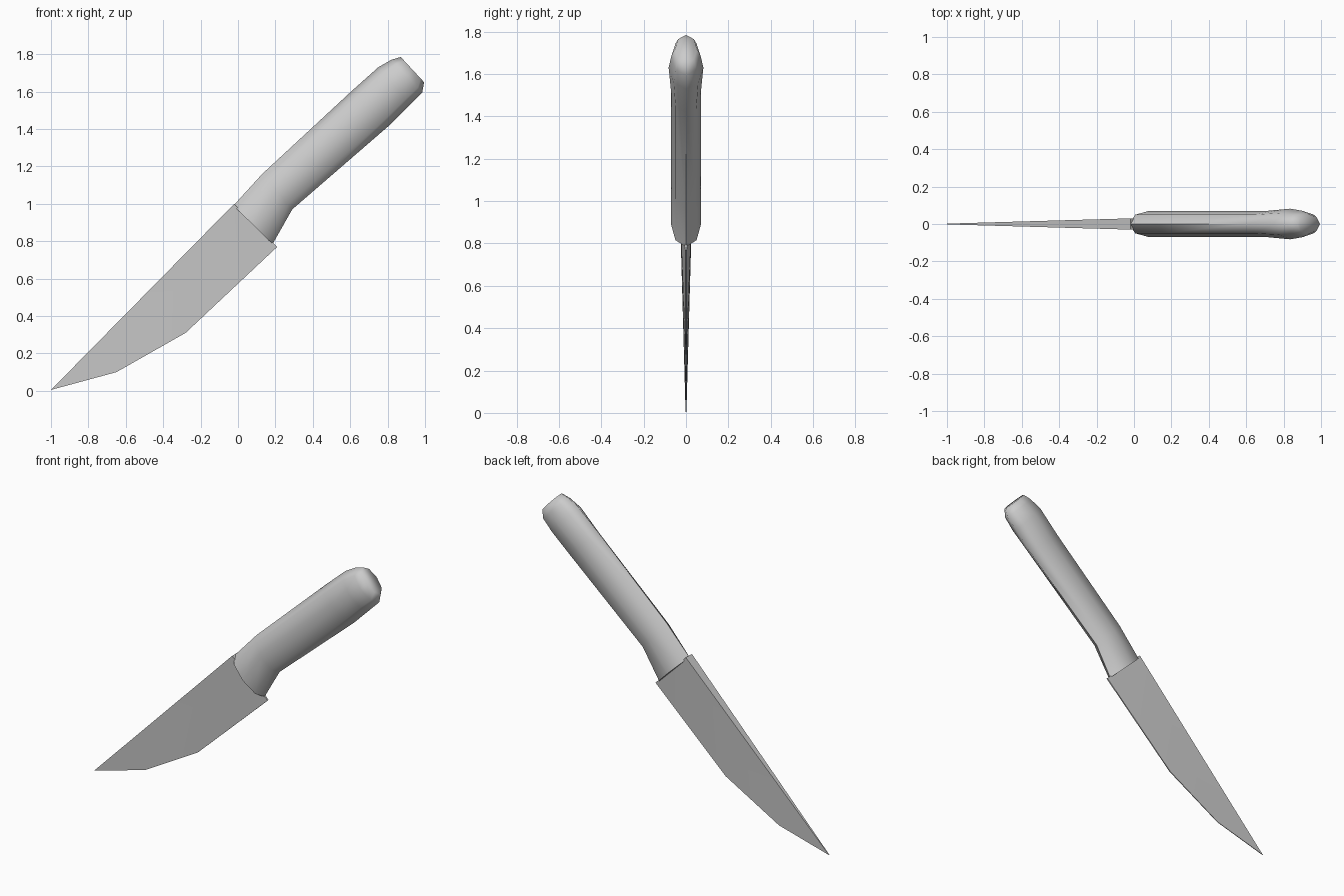
import bpy, bmesh, math
from mathutils import Vector

if "Cube" in bpy.data.objects:
    bpy.data.objects.remove(bpy.data.objects["Cube"])

steel = bpy.data.materials.new("plain grey")
steel.use_nodes = True
GREY = (0.6, 0.6, 0.6, 1)
steel.diffuse_color = GREY
steel.node_tree.nodes["Principled BSDF"].inputs["Base Color"].default_value = GREY


def finish(name, bm, angle):
    bmesh.ops.recalc_face_normals(bm, faces=bm.faces)
    mesh = bpy.data.meshes.new(name)
    bm.to_mesh(mesh)
    bm.free()
    mesh.materials.append(steel)
    obj = bpy.data.objects.new(name, mesh)
    bpy.context.collection.objects.link(obj)
    bpy.ops.object.select_all(action='DESELECT')
    obj.select_set(True)
    bpy.context.view_layer.objects.active = obj
    bpy.ops.object.shade_smooth_by_angle(angle=math.radians(angle))


# Blade: outline points as (x, z, half thickness), thick at the spine heel
outline = [(-1, 0.005, 0.002), (-0.65, 0.10, 0.002), (-0.28, 0.31, 0.003),
           (0.21, 0.77, 0.004), (-0.02, 1.0, 0.03)]
bm = bmesh.new()
sides = [[bm.verts.new((x, s * t, z)) for x, z, t in outline] for s in (-1, 1)]
tip, belly, curve, heel, spine = range(5)
for side in sides:
    for pair in ((tip, belly), (belly, curve), (curve, heel)):
        bm.faces.new([side[i] for i in pair] + [side[spine]])
for i in range(5):
    j = (i + 1) % 5
    bm.faces.new((sides[0][i], sides[0][j], sides[1][j], sides[1][i]))
finish("blade", bm, 40)

# Handle: eight-sided oval rings, each (upper x, z, lower x, z, half width)
sections = [(-0.025, 0.99, 0.185, 0.785, 0.07),
            (0.13, 1.16, 0.29, 0.97, 0.07),
            (0.61, 1.605, 0.81, 1.42, 0.07),
            (0.75, 1.73, 0.92, 1.53, 0.082),
            (0.82, 1.77, 0.985, 1.595, 0.07),
            (0.87, 1.785, 0.995, 1.65, 0.052)]
SIDES = 8
bm = bmesh.new()
rings = []
for ux, uz, lx, lz, width in sections:
    upper, lower = Vector((ux, 0, uz)), Vector((lx, 0, lz))
    mid, half = (upper + lower) / 2, (upper - lower) / 2
    ring = []
    for k in range(SIDES):
        a = math.tau * k / SIDES
        ring.append(bm.verts.new(mid + half * math.cos(a) + Vector((0, width * math.sin(a), 0))))
    rings.append(ring)
for a, b in zip(rings, rings[1:]):
    for k in range(SIDES):
        n = (k + 1) % SIDES
        bm.faces.new((a[k], a[n], b[n], b[k]))
bm.faces.new(rings[0])
bm.faces.new(rings[-1])
finish("handle", bm, 75)
